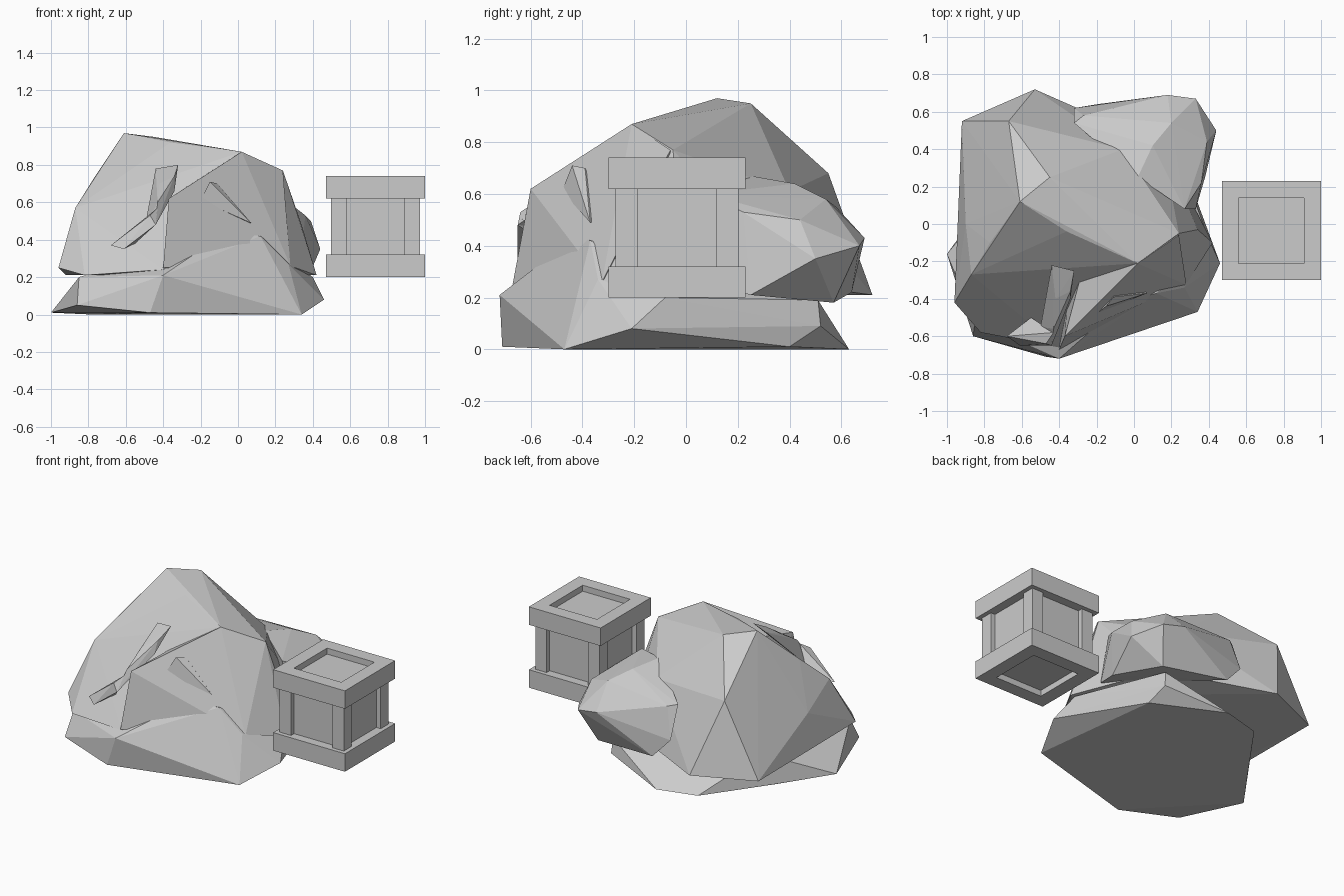
import bpy, bmesh
from mathutils import Matrix, Vector

if "Cube" in bpy.data.objects:
    bpy.data.objects.remove(bpy.data.objects["Cube"])

grey = bpy.data.materials.new("stone_grey")
grey.diffuse_color = (0.6, 0.6, 0.6, 1)
grey.use_nodes = True
grey.node_tree.nodes["Principled BSDF"].inputs["Base Color"].default_value = grey.diffuse_color


def finish(name, bm):
    bmesh.ops.recalc_face_normals(bm, faces=bm.faces)
    me = bpy.data.meshes.new(name)
    bm.to_mesh(me)
    bm.free()
    me.materials.append(grey)
    ob = bpy.data.objects.new(name, me)
    bpy.context.collection.objects.link(ob)
    return ob


def boulder(name, pts):
    """Faceted rock: convex hull of a few corner points."""
    bm = bmesh.new()
    for p in pts:
        bm.verts.new(p)
    bmesh.ops.convex_hull(bm, input=bm.verts)
    loose = [v for v in bm.verts if not v.link_faces]
    bmesh.ops.delete(bm, geom=loose, context='VERTS')
    return finish(name, bm)


def merge(target, other):
    """Fuse two overlapping rocks into one skin, dropping hidden faces."""
    mod = target.modifiers.new("fuse", 'BOOLEAN')
    mod.operation, mod.solver, mod.object = 'UNION', 'EXACT', other
    dg = bpy.context.evaluated_depsgraph_get()
    target.data = bpy.data.meshes.new_from_object(target.evaluated_get(dg))
    target.modifiers.clear()
    bpy.data.objects.remove(other)


def block(name, lo, hi, recess=None):
    """Box; recess = (direction, border, depth) sinks a panel into one face."""
    lo, hi = Vector(lo), Vector(hi)
    bm = bmesh.new()
    bmesh.ops.create_cube(bm, size=1, matrix=Matrix.Translation((lo + hi) / 2)
                          @ Matrix.Diagonal((*(hi - lo), 1)))
    if recess:
        sign, border, depth = recess
        bm.normal_update()
        face = [f for f in bm.faces if f.normal.z * sign > 0.9]
        bmesh.ops.inset_region(bm, faces=face, thickness=border, use_even_offset=True)
        inner = bmesh.ops.extrude_face_region(bm, geom=face)
        bmesh.ops.delete(bm, geom=face, context='FACES_ONLY')
        verts = [g for g in inner["geom"] if isinstance(g, bmesh.types.BMVert)]
        bmesh.ops.translate(bm, verts=verts, vec=(0, 0, -sign * depth))
    return finish(name, bm)


# Low base rock with a sloping front ridge
boulder("base_rock", [
    (-1.0, -.16, .01), (-.86, -.6, .05), (-.47, -.71, .01), (.34, -.47, 0),
    (.46, -.21, .08), (.22, .4, .01), (.19, .52, .09), (-.22, .63, 0), (-.48, .56, 0),
    (-.78, .14, 0), (-.4, -.72, .21), (-.06, -.42, .44), (.12, -.37, .42), (.27, -.34, .27),
    (.4, -.08, .2), (.18, .51, .19), (-.7, .2, .2), (-.85, -.52, .2)])

# Large main boulder, fused with a buttress that leaves a hollow on the front left
main = boulder("main_rock", [
    (-.61, .12, .97), (-.45, .25, .95), (.02, -.21, .87), (.24, -.05, .77),
    (-.36, -.04, .92), (-.77, -.1, .73), (-.87, -.27, .57),
    (-.96, -.42, .25), (-.67, .55, .68), (-.92, .55, .21), (-.53, .72, .21),
    (-.9, 0, .45), (-.82, -.58, .21), (-.4, -.66, .24), (-.06, .4, .61),
    (-.12, -.5, .26), (.28, -.32, .26), (.42, -.1, .21), (.34, -.03, .48), (.15, .42, .25)])
buttress = boulder("buttress", [
    (.02, -.21, .87), (-.37, -.6, .62), (-.4, -.67, .25), (-.12, -.52, .25),
    (.28, -.325, .26), (.24, -.06, .77), (-.25, -.15, .7), (-.35, -.3, .3), (.1, -.1, .3)])
merge(main, buttress)

# Rock leaning out at the back right
boulder("back_rock", [
    (-.32, .54, .56), (-.27, .58, .55), (.02, .25, .67), (.1, .42, .64), (.2, .54, .58),
    (.36, .22, .53), (.39, .44, .5), (.27, .08, .6), (.44, .5, .35), (.33, .67, .4),
    (.18, .69, .43), (.25, .57, .18), (.38, .25, .21), (-.2, .64, .22), (-.32, .62, .35),
    (.33, .08, .25)])

# Bent ledge and fin on the front face
boulder("front_ledge_upper", [
    (-.44, -.22, .78), (-.32, -.25, .8), (-.34, -.36, .74), (-.34, -.4, .66),
    (-.43, -.56, .6), (-.44, -.65, .48), (-.5, -.55, .46), (-.42, -.4, .7)])
boulder("front_ledge_lower", [
    (-.44, -.65, .48), (-.43, -.58, .57), (-.47, -.64, .53), (-.61, -.65, .35),
    (-.68, -.6, .37), (-.52, -.56, .46), (-.55, -.5, .38)])
boulder("front_fin", [
    (-.2, -.48, .61), (-.15, -.44, .71), (-.11, -.39, .7), (.07, -.37, .49), (-.05, -.28, .5)])

# Crate: rims with sunken panels, core and corner posts
cx, cy, h = .735, -.035, .265
block("crate_lid", (cx - h, cy - h, .62), (cx + h, cy + h, .74), (1, .09, .04))
block("crate_base", (cx - h, cy - h, .20), (cx + h, cy + h, .32), (-1, .09, .04))
c = .205
block("crate_core", (cx - c, cy - c, .31), (cx + c, cy + c, .63))
for i, sx in enumerate((-1, 1)):
    for j, sy in enumerate((-1, 1)):
        px, py = cx + sx * .195, cy + sy * .195
        block(f"crate_post_{i}{j}", (px - .042, py - .042, .31), (px + .042, py + .042, .63))
